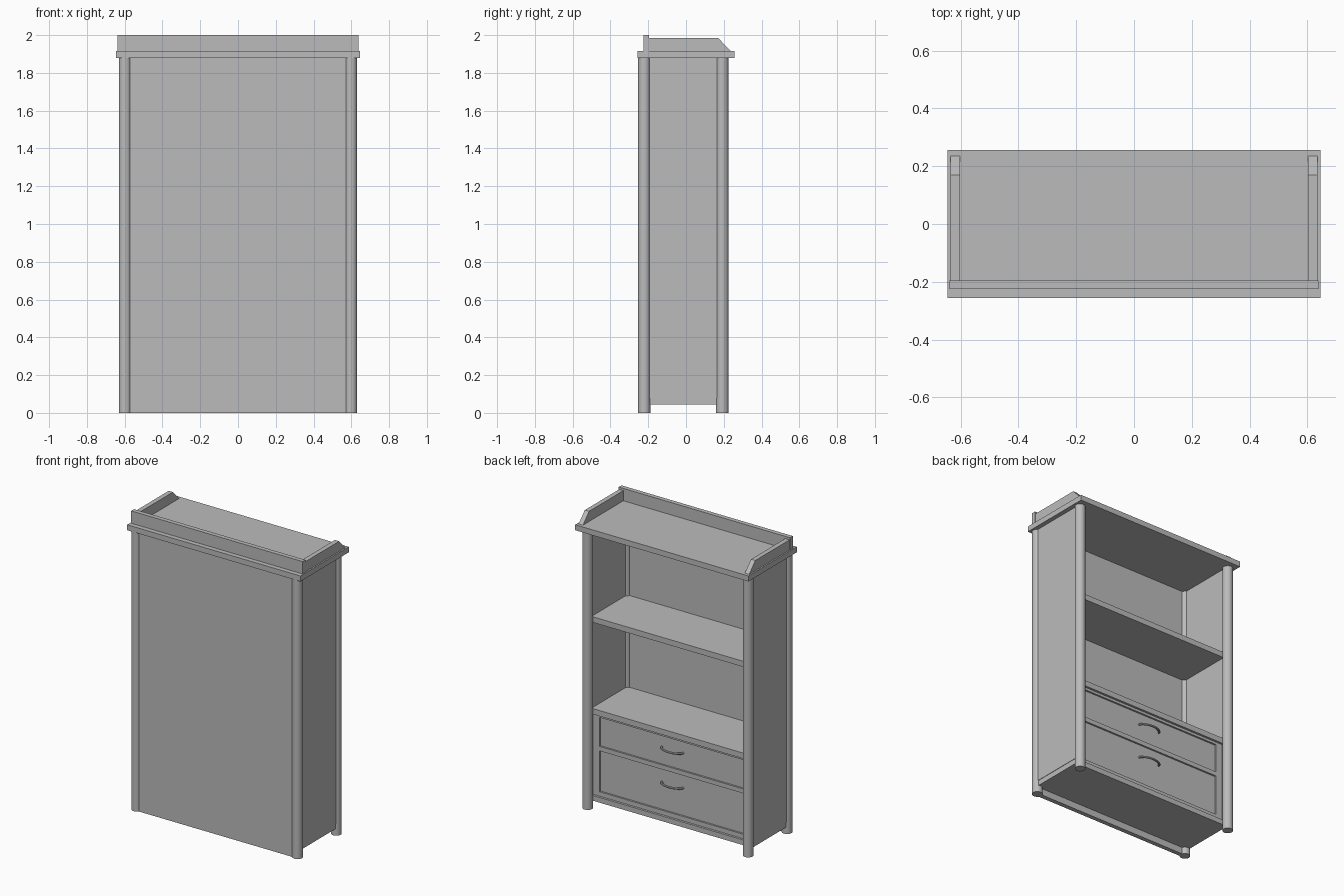
import bpy, bmesh, math
from mathutils import Vector

cube = bpy.data.objects.get("Cube")
if cube:
    bpy.data.objects.remove(cube, do_unlink=True)

# One plain grey finish
grey = bpy.data.materials.new("plain grey")
grey.use_nodes = True
grey.diffuse_color = (0.5, 0.5, 0.5, 1)
grey.node_tree.nodes["Principled BSDF"].inputs["Base Color"].default_value = (0.5, 0.5, 0.5, 1)


def make(name, bm):
    bmesh.ops.recalc_face_normals(bm, faces=bm.faces)
    mesh = bpy.data.meshes.new(name)
    bm.to_mesh(mesh)
    bm.free()
    mesh.materials.append(grey)
    ob = bpy.data.objects.new(name, mesh)
    bpy.context.collection.objects.link(ob)
    return ob


def box(name, x, y, z):
    """Box from (low, high) pairs on each axis."""
    bm = bmesh.new()
    bmesh.ops.create_cube(bm, size=1)
    for v in bm.verts:
        v.co = Vector([(a + b) / 2 + c * (b - a) for c, (a, b) in zip(v.co, (x, y, z))])
    return make(name, bm)


def smooth(ob):
    bpy.ops.object.select_all(action='DESELECT')
    ob.select_set(True)
    bpy.context.view_layer.objects.active = ob
    bpy.ops.object.shade_smooth_by_angle(angle=math.radians(35))


SIDES = (("left", 1), ("right", -1))
TOP = 1.88      # underside of the top board
INNER = 0.585   # inner face of the side panels


def span(s, a, b):
    return tuple(sorted((s * a, s * b)))


# Round corner posts
for side, s in SIDES:
    for end, y in (("front", -0.221), ("back", 0.192)):
        bm = bmesh.new()
        bmesh.ops.create_cone(bm, cap_ends=True, segments=32, radius1=0.033, radius2=0.033, depth=TOP)
        bmesh.ops.translate(bm, verts=bm.verts, vec=(s * 0.598, y, TOP / 2))
        smooth(make(f"{end}_{side}_post", bm))

# Panels and boards
for side, s in SIDES:
    box(f"{side}_side_panel", span(s, INNER, 0.615), (-0.22, 0.19), (0.08, TOP))
box("closed_panel", (-0.6, 0.6), (-0.24, -0.21), (0, TOP))
box("top_board", (-0.645, 0.645), (-0.257, 0.257), (TOP, 1.917))
box("bottom_board", (-0.612, 0.612), (-0.21, 0.17), (0.045, 0.08))
box("counter_shelf", (-INNER, INNER), (-0.21, 0.17), (0.627, 0.665))
box("upper_shelf", (-INNER, INNER), (-0.21, 0.17), (1.245, 1.283))

# Gallery around the top
box("gallery_rail", (-0.638, 0.638), (-0.225, -0.195), (1.917, 2.0))
for side, s in SIDES:
    bm = bmesh.new()
    profile = [(-0.195, 1.917), (0.235, 1.917), (0.17, 1.985), (-0.195, 1.985)]
    face = bm.faces.new([bm.verts.new((s * 0.603, y, z)) for y, z in profile])
    ext = bmesh.ops.extrude_face_region(bm, geom=[face])
    moved = [g for g in ext["geom"] if isinstance(g, bmesh.types.BMVert)]
    bmesh.ops.translate(bm, verts=moved, vec=(s * 0.032, 0, 0))
    make(f"{side}_gallery_side", bm)

# Drawer frame
FRAME = (0.1, 0.155)
EDGE = 0.535
for side, s in SIDES:
    box(f"{side}_drawer_stile", span(s, EDGE, INNER), FRAME, (0.08, 0.627))
for name, z in (("lower", (0.08, 0.11)), ("middle", (0.385, 0.415)), ("upper", (0.61, 0.627))):
    box(f"{name}_drawer_rail", (-EDGE, EDGE), FRAME, z)

# Recessed drawer fronts with bowed handles
for name, z, grip in (("lower", (0.11, 0.385), 0.295), ("upper", (0.415, 0.61), 0.53)):
    box(f"{name}_drawer_front", (-EDGE, EDGE), (0.1, 0.143), z)
    bm = bmesh.new()
    steps, ring = 16, 10
    rings = []
    for i in range(steps + 1):
        t = math.pi * i / steps
        centre = Vector((-0.08 * math.cos(t), 0.138 + 0.045 * math.sin(t), grip))
        out = Vector((-0.045 * math.cos(t), 0.08 * math.sin(t), 0)).normalized()
        rings.append([bm.verts.new(centre + 0.007 * (out * math.cos(a) + Vector((0, 0, math.sin(a)))))
                      for a in (math.tau * k / ring for k in range(ring))])
    for a, b in zip(rings, rings[1:]):
        for k in range(ring):
            n = (k + 1) % ring
            bm.faces.new((a[k], a[n], b[n], b[k]))
    for cap in (rings[0], rings[-1]):
        bm.faces.new(cap)
    smooth(make(f"{name}_drawer_handle", bm))
